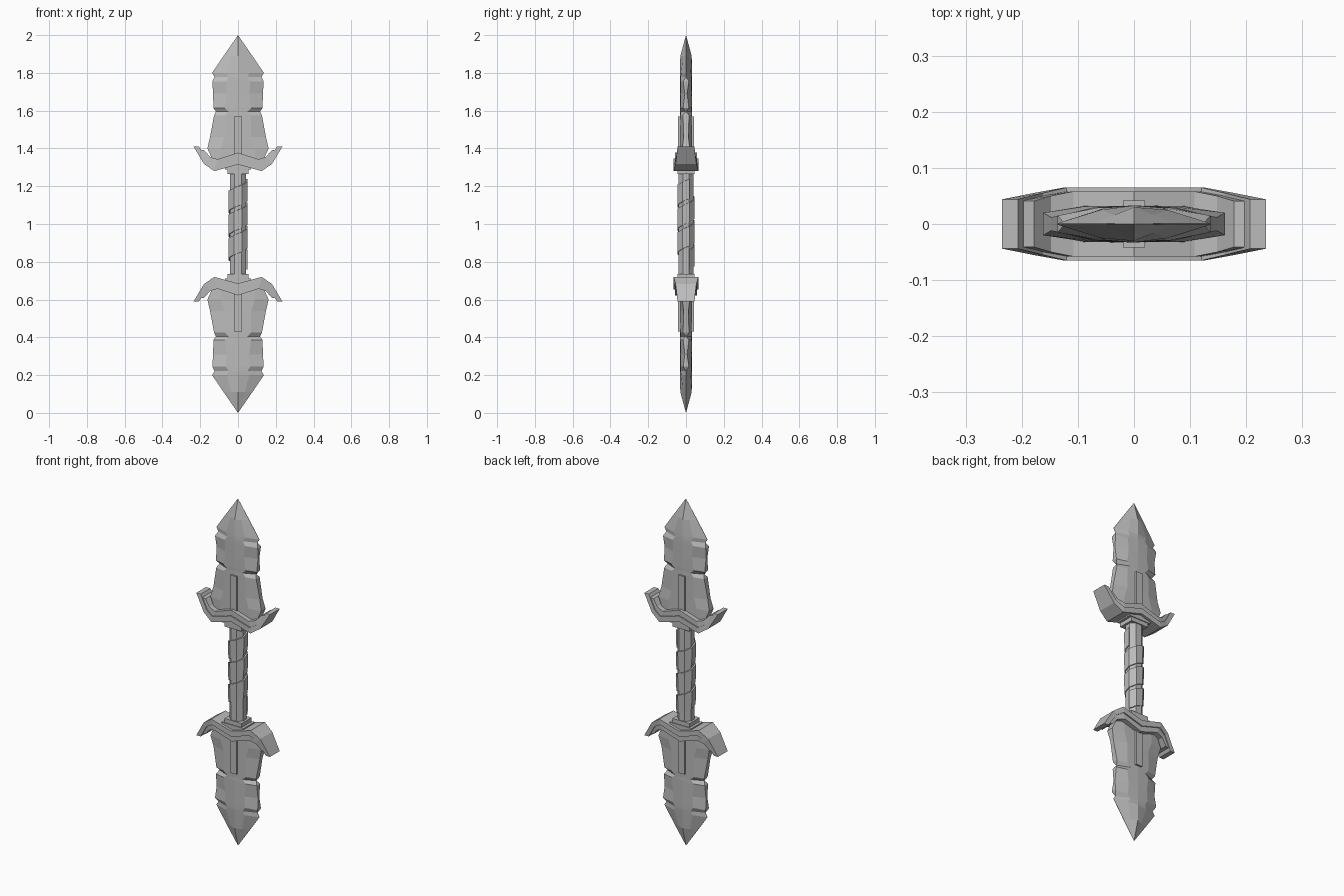
import bpy
import bmesh
from math import sin, cos, pi

cube = bpy.data.objects.get("Cube")
if cube:
    bpy.data.objects.remove(cube, do_unlink=True)

steel = bpy.data.materials.new("grey steel")
steel.use_nodes = True
grey = (0.5, 0.5, 0.5, 1)
steel.diffuse_color = grey
steel.node_tree.nodes["Principled BSDF"].inputs["Base Color"].default_value = grey


def loft(name, rings, flip=False):
    """Skin a list of equal rings, cap both ends; flip mirrors about mid height."""
    bm = bmesh.new()
    loops = [[bm.verts.new((x, y, 2 - z if flip else z)) for x, y, z in ring]
             for ring in rings]
    n = len(loops[0])
    for a, b in zip(loops, loops[1:]):
        for i in range(n):
            j = (i + 1) % n
            bm.faces.new((a[i], a[j], b[j], b[i]))
    bm.faces.new(loops[0])
    bm.faces.new(loops[-1])
    bmesh.ops.remove_doubles(bm, verts=bm.verts, dist=0.0002)
    bmesh.ops.recalc_face_normals(bm, faces=bm.faces)
    mesh = bpy.data.meshes.new(name)
    bm.to_mesh(mesh)
    bm.free()
    mesh.materials.append(steel)
    obj = bpy.data.objects.new(name, mesh)
    bpy.context.collection.objects.link(obj)
    return obj


def slab(name, x, y, low, high, flip):
    corners = [(x, y), (-x, y), (-x, -y), (x, -y)]
    return loft(name, [[(a, b, z) for a, b in corners] for z in (low, high)], flip)


def blade_ring(z, w, ridge, s, shoulder, edge):
    half = [(w, edge), (s, shoulder), (0, ridge), (-s, shoulder), (-w, edge)]
    return [(x, y, z) for x, y in half] + [(x, -y, z) for x, y in reversed(half)]


# Height, half width, ridge, shoulder position, shoulder depth, edge thickness
blade_rows = [
    (1.33, .13, .033, .09, .032, .024),
    (1.40, .162, .033, .09, .031, .02),
    (1.46, .148, .033, .07, .031, .012),
    (1.575, .127, .033, .07, .03, .016),
    (1.595, .117, .033, .05, .03, .001),
    (1.615, .13, .033, .07, .03, .015),
    (1.69, .132, .033, .06, .03, .006),
    (1.755, .136, .033, .065, .029, .015),
    (1.778, .124, .033, .05, .029, .001),
    (1.80, .137, .033, .06, .025, .001),
    (1.89, .076, .03, .035, .016, .001),
    (2.0, 0, 0, 0, 0, 0),
]

# Guard columns: bottom x, bottom z, top x, top z, half depth
guard_cols = [(0, 1.315, 0, 1.347, .065), (.125, 1.28, .12, 1.312, .065),
              (.18, 1.318, .162, 1.337, .055), (.235, 1.41, .207, 1.41, .044)]
trim_cols = [(0, 1.34, 0, 1.378, .058), (.12, 1.305, .108, 1.343, .058),
             (.165, 1.33, .148, 1.355, .05), (.205, 1.395, .178, 1.39, .041)]


def crossbar(name, cols, flip):
    def ring(col, side):
        bx, bz, tx, tz, d = col
        return [(side * bx, -d, bz), (side * bx, d, bz),
                (side * tx, d, tz), (side * tx, -d, tz)]
    rings = [ring(c, -1) for c in reversed(cols)] + [ring(c, 1) for c in cols[1:]]
    return loft(name, rings, flip)


# Blade, fuller strip, guard and collar at each end
for prefix, flip in (("upper", False), ("lower", True)):
    loft(prefix + "_blade", [blade_ring(*row) for row in blade_rows], flip)
    slab(prefix + "_fuller_strip", .02, .042, 1.34, 1.57, flip)
    crossbar(prefix + "_guard", guard_cols, flip)
    crossbar(prefix + "_guard_trim", trim_cols, flip)
    slab(prefix + "_collar", .07, .05, 1.288, 1.325, flip)
    slab(prefix + "_collar_step", .055, .045, 1.265, 1.31, flip)

# Octagonal grip core
SIDES = 8


def grip_point(step, z, r):
    a = 2 * pi * (step + .5) / SIDES
    return (r * cos(a), r * .9 * sin(a), z)


loft("grip_core", [[grip_point(i, z, .047) for i in range(SIDES)] for z in (.7, 1.3)])

# Spiral leather wrap with a narrow groove between turns
pitch, turns = .125, 3
band = pitch - .022
wrap = []
for i in range(SIDES * turns + 1):
    z = .76 + pitch * i / SIDES
    wrap.append([grip_point(i, z, .04), grip_point(i, z, .053),
                 grip_point(i, z + band, .055), grip_point(i, z + band, .04)])
loft("grip_wrap", wrap)
